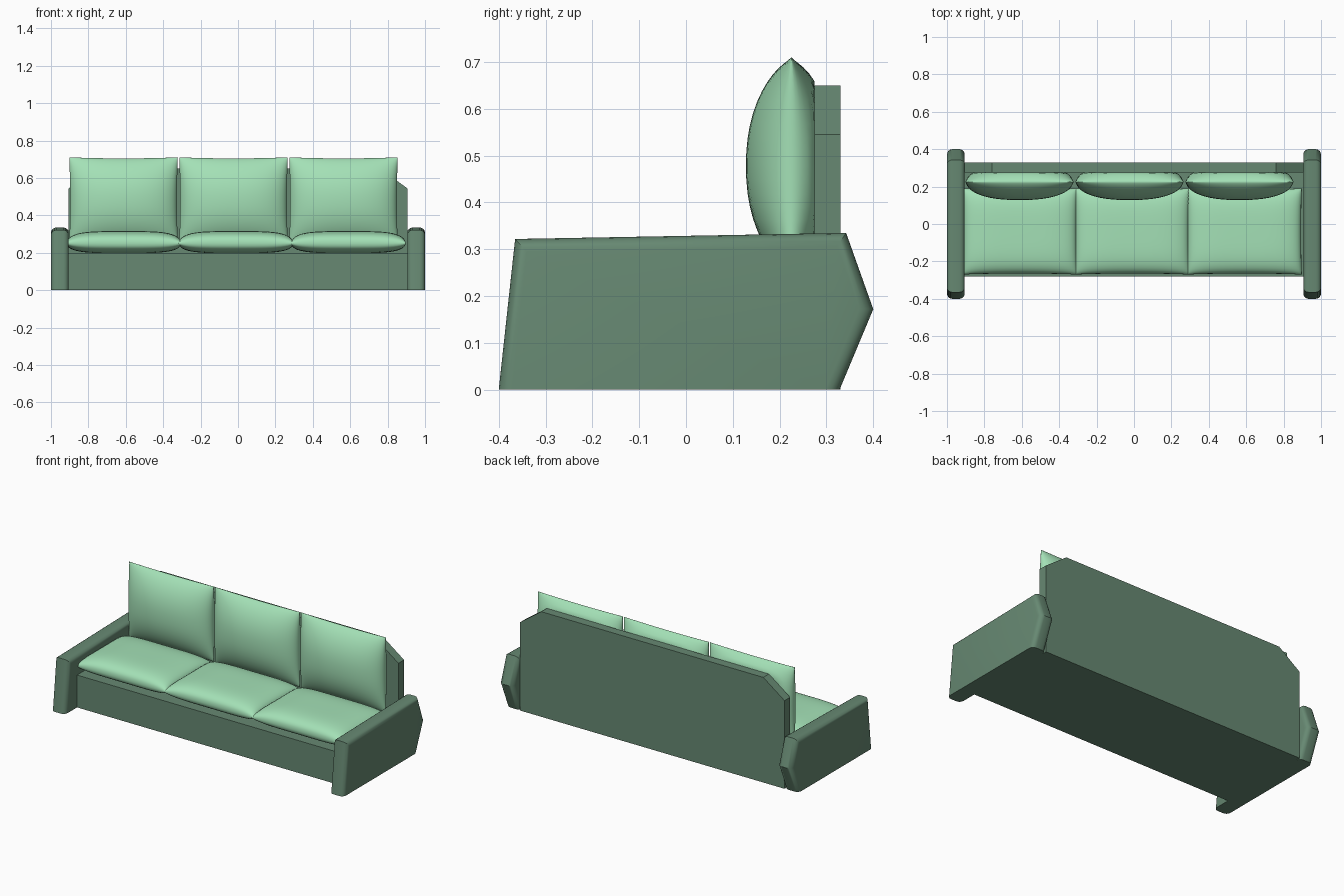
import bpy, bmesh, math
from mathutils import Matrix

cube = bpy.data.objects.get("Cube")
if cube:
    bpy.data.objects.remove(cube, do_unlink=True)


def material(name, rgb):
    m = bpy.data.materials.new(name)
    m.use_nodes = True
    m.diffuse_color = (*rgb, 1)
    m.node_tree.nodes["Principled BSDF"].inputs["Base Color"].default_value = (*rgb, 1)
    return m


frame_green = material("frame_green", (0.135, 0.25, 0.17))
cushion_green = material("cushion_green", (0.37, 0.75, 0.47))


def finish(name, bm, mat, angle=None):
    bmesh.ops.recalc_face_normals(bm, faces=bm.faces)
    mesh = bpy.data.meshes.new(name)
    bm.to_mesh(mesh)
    bm.free()
    mesh.materials.append(mat)
    obj = bpy.data.objects.new(name, mesh)
    bpy.context.collection.objects.link(obj)
    if angle:
        bpy.ops.object.select_all(action="DESELECT")
        obj.select_set(True)
        bpy.context.view_layer.objects.active = obj
        bpy.ops.object.shade_smooth_by_angle(angle=math.radians(angle))
    return obj


def extrude(points, offset):
    """Closed prism from an outline of 3D points."""
    bm = bmesh.new()
    face = bm.faces.new([bm.verts.new(p) for p in points])
    out = bmesh.ops.extrude_face_region(bm, geom=[face])["geom"]
    bmesh.ops.translate(bm, vec=offset,
                        verts=[v for v in out if isinstance(v, bmesh.types.BMVert)])
    return bm


def pillow(name, width, depth, up, down, limit, powers, place):
    """Stuffed cushion: two bulging grids joined along a thin rim."""
    bm = bmesh.new()
    swell = lambda t, p: max(0, 1 - abs(t) ** p[0]) ** p[1]
    for height, cap in ((up, up), (-down, limit)):
        made = bmesh.ops.create_grid(bm, x_segments=28, y_segments=24, size=1)["verts"]
        for v in made:
            u, w = (math.sin(c * math.pi / 2) for c in v.co.xy)
            z = height * swell(u, powers[0]) * swell(w, powers[1])
            v.co = (u * width / 2 * (1 - 0.015 * (1 - w * w)),
                    w * depth / 2 * (1 - 0.025 * (1 - u * u)),
                    max(-cap, min(cap, z)))
    bmesh.ops.remove_doubles(bm, verts=bm.verts, dist=0.0002)
    bmesh.ops.transform(bm, matrix=place, verts=bm.verts)
    finish(name, bm, cushion_green, 80)


# Base box
finish("base", extrude([(-0.905, -0.28, 0), (0.905, -0.28, 0),
                        (0.905, -0.28, 0.2), (-0.905, -0.28, 0.2)], (0, 0.56, 0)), frame_green)

# Back panel with clipped top corners
half = [(0.905, 0), (0.905, 0.545), (0.76, 0.65)]
outline = half + [(-x, z) for x, z in reversed(half)]
finish("back_panel", extrude([(x, 0.275, z) for x, z in outline], (0, 0.055, 0)), frame_green)

# Arms: side profile with rounded rims, square at the floor
profile = [(-0.4, 0), (-0.365, 0.322), (0.342, 0.335), (0.4, 0.172), (0.328, 0)]
for side, label in ((1, "left"), (-1, "right")):
    bm = extrude([(side * 0.905, y, z) for y, z in profile], (side * 0.095, 0, 0))
    rims = [e for e in bm.edges
            if abs(e.verts[0].co.x - e.verts[1].co.x) < 0.01
            and max(v.co.z for v in e.verts) > 0.01]
    bmesh.ops.bevel(bm, geom=rims, offset=0.028, segments=4, profile=0.5, affect="EDGES")
    finish(label + "_arm", bm, frame_green, 35)

# Seat and back cushions, three of each
for i, label in enumerate(("right", "middle", "left")):
    pillow(label + "_seat_cushion", 0.615, 0.46, 0.066, 0.052, 0.052,
           ((4, 0.4), (4, 0.4)),
           Matrix.Translation((-0.61 + 0.6 * i, -0.04, 0.25)))
    pillow(label + "_back_cushion", 0.58, 0.465, 0.097, 0.097, 0.05,
           ((2.4, 0.5), (2.2, 0.7)),
           Matrix.Translation((-0.612 + 0.588 * i, 0.225, 0.478))
           @ Matrix.Rotation(math.pi / 2, 4, "X"))
